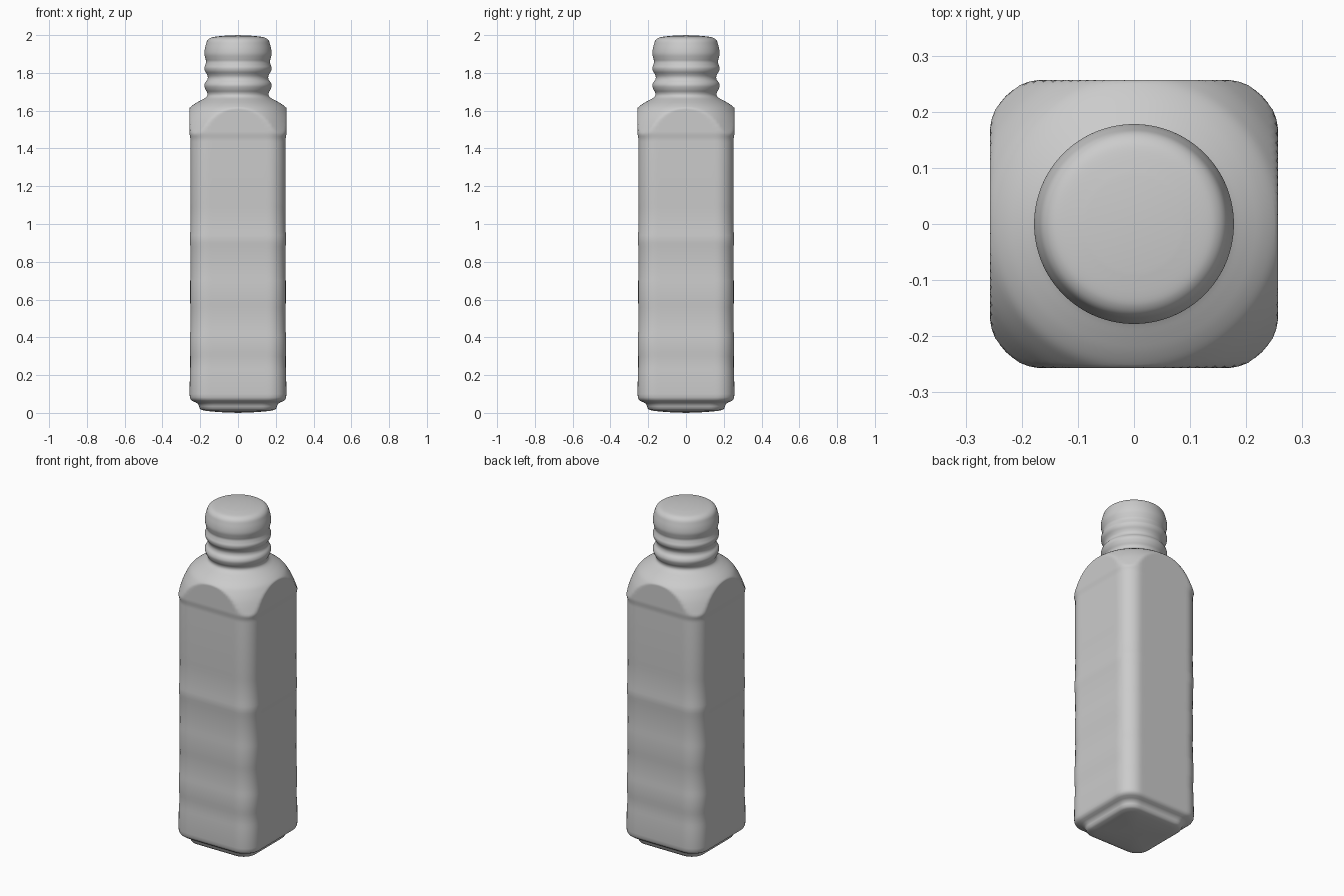
import bpy, bmesh
from math import sin, cos, tan, pi

if "Cube" in bpy.data.objects:
    bpy.data.objects.remove(bpy.data.objects["Cube"])

SEGMENTS = 128


def square_radius(angle, half, corner):
    """Polar radius of a rounded square."""
    a = angle % (pi / 2)
    a = min(a, pi / 2 - a)
    c = half - corner
    if half * tan(a) <= c:
        return half / cos(a)
    d = c * (cos(a) + sin(a))
    return d + max(0.0, d * d - 2 * c * c + corner * corner) ** 0.5


def smooth_rows(rows, steps):
    """Catmull-Rom resampling of profile rows."""
    out = []
    for i in range(len(rows) - 1):
        p0, p1 = rows[max(i - 1, 0)], rows[i]
        p2, p3 = rows[i + 1], rows[min(i + 2, len(rows) - 1)]
        for k in range(steps):
            t = k / steps
            out.append(tuple(0.5 * (2 * b + (c - a) * t + (2 * a - 5 * b + 4 * c - d) * t * t
                                    + (3 * b - a - 3 * c + d) * t ** 3)
                             for a, b, c, d in zip(p0, p1, p2, p3)))
    out.append(rows[-1])
    return out


# Base and body: z, half width of the square, faint steps in the walls
body = [(0.004, 0.10), (0.010, 0.165), (0.015, 0.19), (0.022, 0.202), (0.035, 0.206),
        (0.048, 0.212), (0.056, 0.225), (0.062, 0.240), (0.070, 0.250), (0.082, 0.255),
        (0.10, 0.256), (0.22, 0.255), (0.24, 0.253), (0.30, 0.253), (0.32, 0.255),
        (0.41, 0.255), (0.43, 0.252), (0.56, 0.251), (0.58, 0.253), (0.70, 0.253),
        (0.72, 0.251), (0.88, 0.252), (0.90, 0.255), (0.94, 0.255), (0.96, 0.252),
        (1.09, 0.251), (1.11, 0.252), (1.40, 0.252)]

# Shoulder and threaded neck: z, radius of the round section
neck = [(1.43, 0.336), (1.465, 0.327), (1.50, 0.315), (1.53, 0.304), (1.56, 0.291),
        (1.59, 0.274), (1.615, 0.256), (1.635, 0.231), (1.652, 0.202), (1.667, 0.175),
        (1.680, 0.163), (1.695, 0.163), (1.712, 0.172), (1.732, 0.178), (1.748, 0.174),
        (1.763, 0.163), (1.778, 0.160), (1.793, 0.165), (1.810, 0.175), (1.827, 0.178),
        (1.843, 0.173), (1.860, 0.169), (1.877, 0.173), (1.90, 0.178), (1.925, 0.176),
        (1.95, 0.170), (1.970, 0.163), (1.983, 0.150), (1.990, 0.130), (1.996, 0.085)]

rings = [(z, s, min(0.095, s * 0.37), 1.0) for z, s in body]
rings += [(z, 0.252 + 0.005 * min(1, max(0, (z - 1.45) / 0.03)), 0.095, r)
          for z, r in smooth_rows(neck, 4)]

# Loft the rings: each section is a rounded square trimmed by a circle
bm = bmesh.new()
loops = []
for z, s, corner, r in rings:
    loop = []
    for i in range(SEGMENTS):
        a = 2 * pi * i / SEGMENTS
        d = min(r, square_radius(a, s, corner))
        loop.append(bm.verts.new((d * cos(a), d * sin(a), z)))
    loops.append(loop)
bottom = bm.verts.new((0, 0, 0))
top = bm.verts.new((0, 0, 2.0))
for i in range(SEGMENTS):
    j = (i + 1) % SEGMENTS
    for lo, hi in zip(loops, loops[1:]):
        bm.faces.new((lo[i], lo[j], hi[j], hi[i]))
    bm.faces.new((loops[0][j], loops[0][i], bottom))
    bm.faces.new((loops[-1][i], loops[-1][j], top))
for f in bm.faces:
    f.smooth = True

mesh = bpy.data.meshes.new("bottle")
bm.to_mesh(mesh)
bm.free()
bottle = bpy.data.objects.new("bottle", mesh)
bpy.context.collection.objects.link(bottle)
